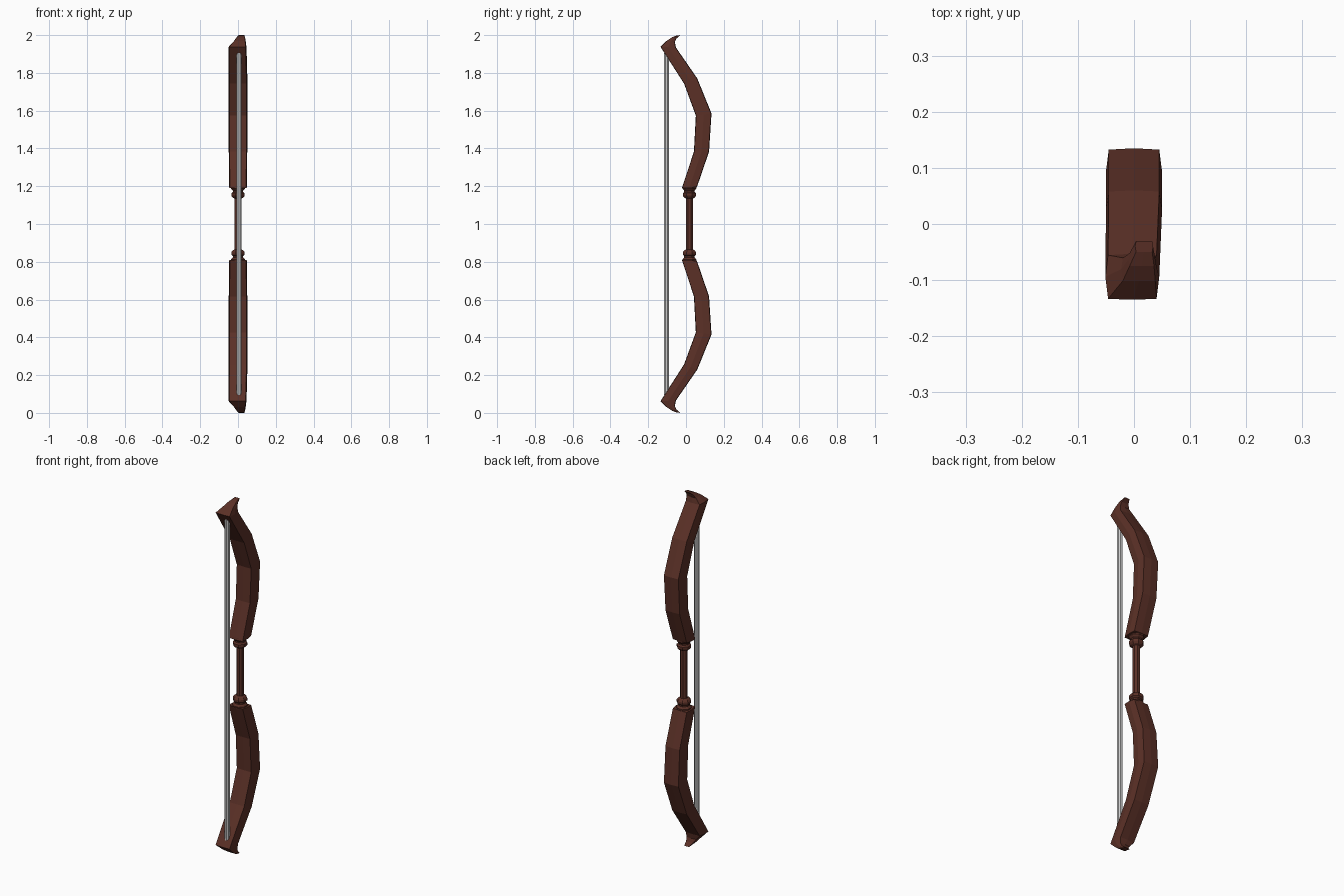
import bpy, bmesh, math

if "Cube" in bpy.data.objects:
    bpy.data.objects.remove(bpy.data.objects["Cube"])


def material(name, rgb):
    m = bpy.data.materials.new(name)
    m.diffuse_color = (*rgb, 1)
    m.use_nodes = True
    m.node_tree.nodes["Principled BSDF"].inputs["Base Color"].default_value = m.diffuse_color
    return m


wood = material("dark_wood", (0.105, 0.030, 0.020))
cord = material("grey_cord", (0.60, 0.60, 0.60))


def loft(name, rings, mat):
    """Skin a list of equal-sized point rings and cap both ends."""
    bm = bmesh.new()
    loops = [[bm.verts.new(p) for p in r] for r in rings]
    n = len(loops[0])
    for a, b in zip(loops, loops[1:]):
        for i in range(n):
            j = (i + 1) % n
            bm.faces.new((a[i], a[j], b[j], b[i]))
    bm.faces.new(loops[0])
    bm.faces.new(loops[-1])
    bmesh.ops.recalc_face_normals(bm, faces=bm.faces)
    me = bpy.data.meshes.new(name)
    bm.to_mesh(me)
    bm.free()
    me.materials.append(mat)
    ob = bpy.data.objects.new(name, me)
    bpy.context.collection.objects.link(ob)
    return ob


def limb_ring(front, back, cx, half):
    """Slightly bulged box section between a front and a back (y, z) point."""
    section = [(-.9, .02), (0, 0), (.9, .02), (1, .5),
               (.9, .97), (0, 1), (-.9, .97), (-1, .5)]
    return [(cx + half * u,
             front[0] + (back[0] - front[0]) * v,
             front[1] + (back[1] - front[1]) * v) for u, v in section]


def turned(name, cx, cy, profile, mat, sides=8):
    """Faceted turned part from (radius, z) pairs."""
    rings = [[(cx + r * math.cos(math.tau * (i + .5) / sides),
               cy + r * math.sin(math.tau * (i + .5) / sides), z)
              for i in range(sides)] for r, z in profile]
    return loft(name, rings, mat)


# upper limb stations: front (y, z), back (y, z), centre x, half width
limb = [
    ((-.022, 1.190), (.058, 1.196), 0, .048),
    ((.042, 1.383), (.122, 1.383), 0, .049),
    ((.052, 1.574), (.135, 1.585), 0, .050),
    ((-.010, 1.743), (.060, 1.770), 0, .050),
    ((-.135, 1.938), (-.053, 1.934), -.003, .048),
    # hooked tip, leaning to one side
    ((-.102, 1.970), (-.059, 1.963), .009, .032),
    ((-.075, 1.988), (-.051, 1.982), .014, .024),
    ((-.050, 1.998), (-.030, 2.000), .018, .016),
]
collar = [(.020, 1.135), (.031, 1.140), (.038, 1.150), (.038, 1.163),
          (.030, 1.170), (.030, 1.177), (.040, 1.188), (.040, 1.200)]

for side, flip in (("upper", False), ("lower", True)):
    def zz(z):
        return 2 - z if flip else z
    rings = [[(x, y, zz(z)) for x, y, z in limb_ring(*s)] for s in limb]
    loft(side + "_limb", rings, wood)
    turned(side + "_collar", 0, .018, [(r, zz(z)) for r, z in collar], wood)

# grip between the collars
turned("grip", 0, .019, [(.0195, .85), (.0195, 1.15)], wood)

# bowstring
turned("bowstring", .005, -.103, [(.0135, .095), (.0135, 1.905)], cord)
